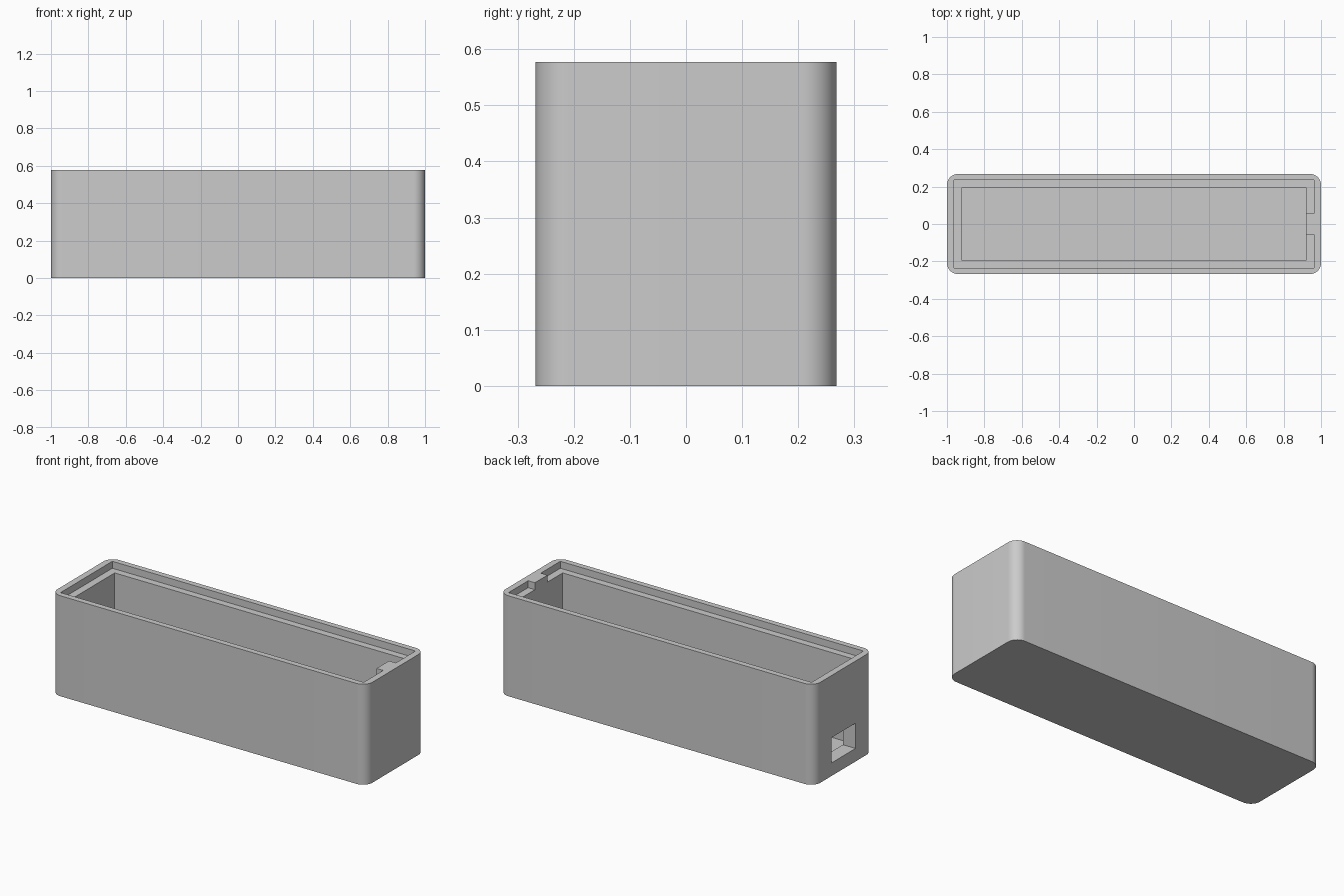
import bpy
import bmesh
import math

if "Cube" in bpy.data.objects:
    bpy.data.objects.remove(bpy.data.objects["Cube"], do_unlink=True)

# Overall sizes
HX, HY, HEIGHT = 1.0, 0.268, 0.577
RADIUS = 0.06
CAV_X, CAV_Y, FLOOR = 0.92, 0.195, 0.05
LIP_X, LIP_Y, LIP_DEPTH = 0.963, 0.235, 0.04
TAB = 0.057

grey = bpy.data.materials.new("grey plastic")
grey.use_nodes = True
colour = (0.6, 0.6, 0.6, 1.0)
grey.diffuse_color = colour
grey.node_tree.nodes["Principled BSDF"].inputs["Base Color"].default_value = colour


def prism(name, outline, z0, z1):
    """Extrude a counter-clockwise xy outline from z0 to z1."""
    bm = bmesh.new()
    base = bm.faces.new([bm.verts.new((x, y, z0)) for x, y in outline])
    top = bmesh.ops.extrude_face_region(bm, geom=[base])["geom"]
    verts = [v for v in top if isinstance(v, bmesh.types.BMVert)]
    bmesh.ops.translate(bm, verts=verts, vec=(0, 0, z1 - z0))
    bmesh.ops.recalc_face_normals(bm, faces=bm.faces)
    mesh = bpy.data.meshes.new(name)
    bm.to_mesh(mesh)
    bm.free()
    mesh.materials.append(grey)
    obj = bpy.data.objects.new(name, mesh)
    bpy.context.collection.objects.link(obj)
    return obj


def rectangle(x0, x1, y0, y1):
    return [(x0, y0), (x1, y0), (x1, y1), (x0, y1)]


def rounded_rectangle(hx, hy, r, steps=16):
    points = []
    for i, (sx, sy) in enumerate([(1, 1), (-1, 1), (-1, -1), (1, -1)]):
        for k in range(steps + 1):
            a = (i + k / steps) * math.pi / 2
            points.append((sx * (hx - r) + r * math.cos(a),
                           sy * (hy - r) + r * math.sin(a)))
    return points


# Outer shell with rounded upright corners
case = prism("open_case", rounded_rectangle(HX, HY, RADIUS), 0, HEIGHT)

# Lid recess, leaving a tab flush with the rim in the middle of one end
recess = prism("recess_cutter", [
    (-LIP_X, -LIP_Y), (LIP_X, -LIP_Y), (LIP_X, -TAB), (CAV_X, -TAB),
    (CAV_X, TAB), (LIP_X, TAB), (LIP_X, LIP_Y), (-LIP_X, LIP_Y),
], HEIGHT - LIP_DEPTH, HEIGHT + 0.1)

# Main cavity
cavity = prism("cavity_cutter", rectangle(-CAV_X, CAV_X, -CAV_Y, CAV_Y),
               FLOOR, HEIGHT + 0.2)

# Rectangular port through the other end wall
port = prism("port_cutter", rectangle(-HX - 0.1, -CAV_X + 0.05, -0.11, 0.11),
             0.075, 0.22)

bpy.context.view_layer.objects.active = case
for cutter in (recess, cavity, port):
    cutter.hide_render = True
    cut = case.modifiers.new(cutter.name, "BOOLEAN")
    cut.operation = "DIFFERENCE"
    cut.solver = "EXACT"
    cut.object = cutter
    bpy.ops.object.modifier_apply(modifier=cut.name)
    bpy.data.objects.remove(cutter, do_unlink=True)

bpy.ops.object.select_all(action="DESELECT")
case.select_set(True)
bpy.ops.object.shade_smooth_by_angle(angle=math.radians(30))
